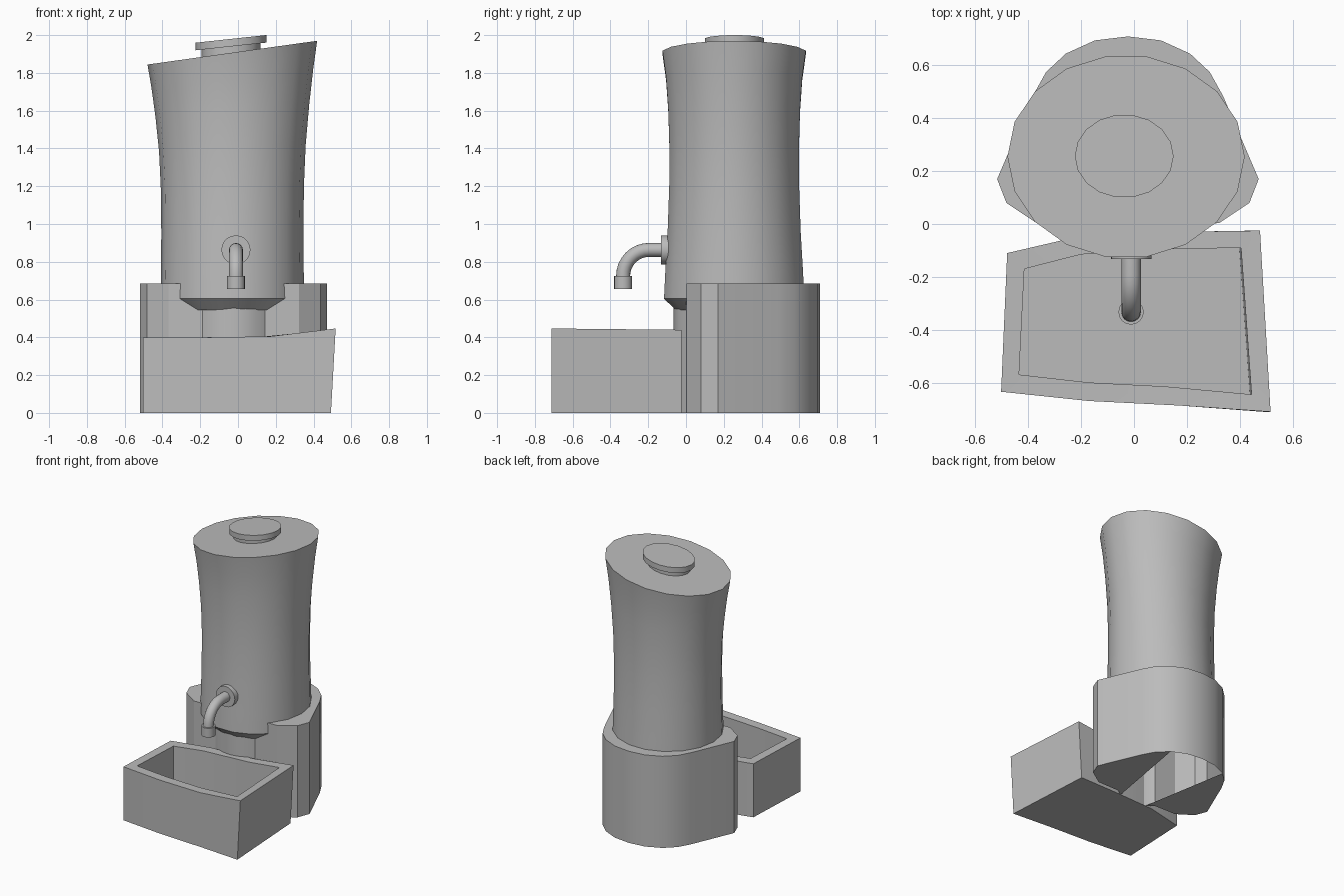
import bpy, bmesh
from math import sin, cos, pi, radians

if "Cube" in bpy.data.objects:
    bpy.data.objects.remove(bpy.data.objects["Cube"])

grey = bpy.data.materials.new("mid_grey")
grey.diffuse_color = (0.5, 0.5, 0.5, 1)
grey.use_nodes = True
grey.node_tree.nodes["Principled BSDF"].inputs["Base Color"].default_value = grey.diffuse_color


def make(name, verts, faces, smooth=True):
    me = bpy.data.meshes.new(name)
    me.from_pydata(verts, [], faces)
    bm = bmesh.new()
    bm.from_mesh(me)
    bmesh.ops.recalc_face_normals(bm, faces=bm.faces)
    bm.to_mesh(me)
    bm.free()
    me.materials.append(grey)
    ob = bpy.data.objects.new(name, me)
    bpy.context.collection.objects.link(ob)
    if smooth:
        bpy.ops.object.select_all(action='DESELECT')
        ob.select_set(True)
        bpy.context.view_layer.objects.active = ob
        bpy.ops.object.shade_smooth_by_angle(angle=radians(30))
    return ob


def side_faces(n, rings):
    return [(r * n + i, r * n + (i + 1) % n, (r + 1) * n + (i + 1) % n, (r + 1) * n + i)
            for r in range(rings - 1) for i in range(n)]


def loft(name, rings, smooth=True):
    """Skin a list of equal-length rings and cap both ends."""
    n, k = len(rings[0]), len(rings)
    faces = side_faces(n, k)
    faces += [tuple(range(n)), tuple(range((k - 1) * n, k * n))]
    return make(name, [v for r in rings for v in r], faces, smooth)


def oval(cx, cy, z, rx, ry, slope=0, n=18):
    """Elliptical ring whose height rises with x."""
    return [(cx + rx * cos(2 * pi * i / n), cy + ry * sin(2 * pi * i / n),
             z + slope * rx * cos(2 * pi * i / n)) for i in range(n)]


def pipe_ring(x, y, z, a, r, n=16):
    """Ring across a pipe; a = 0 runs forward, a = pi/2 runs down."""
    return [(x + r * cos(2 * pi * i / n),
             y - r * sin(2 * pi * i / n) * sin(a),
             z + r * sin(2 * pi * i / n) * cos(a)) for i in range(n)]


# waisted vessel with slanted top: height, x radius, y radius, slope
profile = [(0.545, 0.32, 0.315, 0), (0.605, 0.38, 0.377, 0), (0.75, 0.378, 0.37, 0),
           (0.95, 0.376, 0.358, 0), (1.2, 0.379, 0.349, 0.01), (1.4, 0.388, 0.348, 0.04),
           (1.6, 0.407, 0.354, 0.08), (1.77, 0.428, 0.366, 0.115), (1.907, 0.449, 0.385, 0.14)]
loft("vessel", [oval(-0.03, 0.255, *p) for p in profile])

# lid and its neck
loft("lid_neck", [oval(-0.037, 0.257, z, 0.155, 0.132, 0.12) for z in (1.89, 1.945)])
loft("lid", [oval(-0.037, 0.257, z, 0.187, 0.158, 0.108) for z in (1.94, 1.98)])

# pedestal: mirrored outline with a rounded front bulge, open underneath between the wings
half = [(0, -0.066), (0.06, -0.058), (0.115, -0.037), (0.165, 0), (0.345, 0.003),
        (0.46, 0.08), (0.495, 0.17), (0.36, 0.485), (0.31, 0.575), (0.235, 0.645),
        (0.125, 0.695), (0, 0.71)]
outline = half + [(-x, y) for x, y in half[-2:0:-1]]
n = len(outline)
verts = [(x - 0.023, y, z) for z in (0, 0.685) for x, y in outline]
faces = side_faces(n, 2)
faces += [tuple(range(n, 2 * n)), tuple(range(2, 10)), tuple(range(n - 9, n - 1))]
make("pedestal", verts, faces)

# basin: skewed box with a rim that climbs to the right
outer = [(-0.503, -0.635), (-0.17, -0.67), (0.17, -0.687), (0.517, -0.711),
         (0.477, -0.025), (0.15, -0.03), (-0.2, -0.045), (-0.48, -0.11)]
inner = [(-0.435, -0.57), (-0.17, -0.6), (0.12, -0.615), (0.445, -0.645),
         (0.405, -0.09), (0.15, -0.095), (-0.2, -0.115), (-0.415, -0.17)]


def rim(pts):
    return [(x, y, 0.4 + 0.175 * max(0, x) ** 2) for x, y in pts]


def base(pts, z, shift):
    return [(x - (shift if x > 0.4 else 0), y, z) for x, y in pts]


loft("basin", [base(outer, 0, 0.025), rim(outer), rim(inner), base(inner, 0.06, 0.006)])

# tap: wall flange, bent pipe, nozzle collar
tx, tz = -0.011, 0.863
loft("tap_flange", [pipe_ring(tx, y, tz, 0, 0.077, 20) for y in (-0.07, -0.132)])
bend = [pipe_ring(tx, -0.1, tz, 0, 0.037)]
for i in range(9):
    a = i / 8 * pi / 2
    bend.append(pipe_ring(tx, -0.195 - 0.138 * sin(a), tz - 0.138 * (1 - cos(a)), a, 0.037))
bend.append(pipe_ring(tx, -0.333, 0.68, pi / 2, 0.037))
loft("tap_pipe", bend)
loft("tap_nozzle", [pipe_ring(tx, -0.333, z, pi / 2, 0.048) for z in (0.725, 0.656)])
